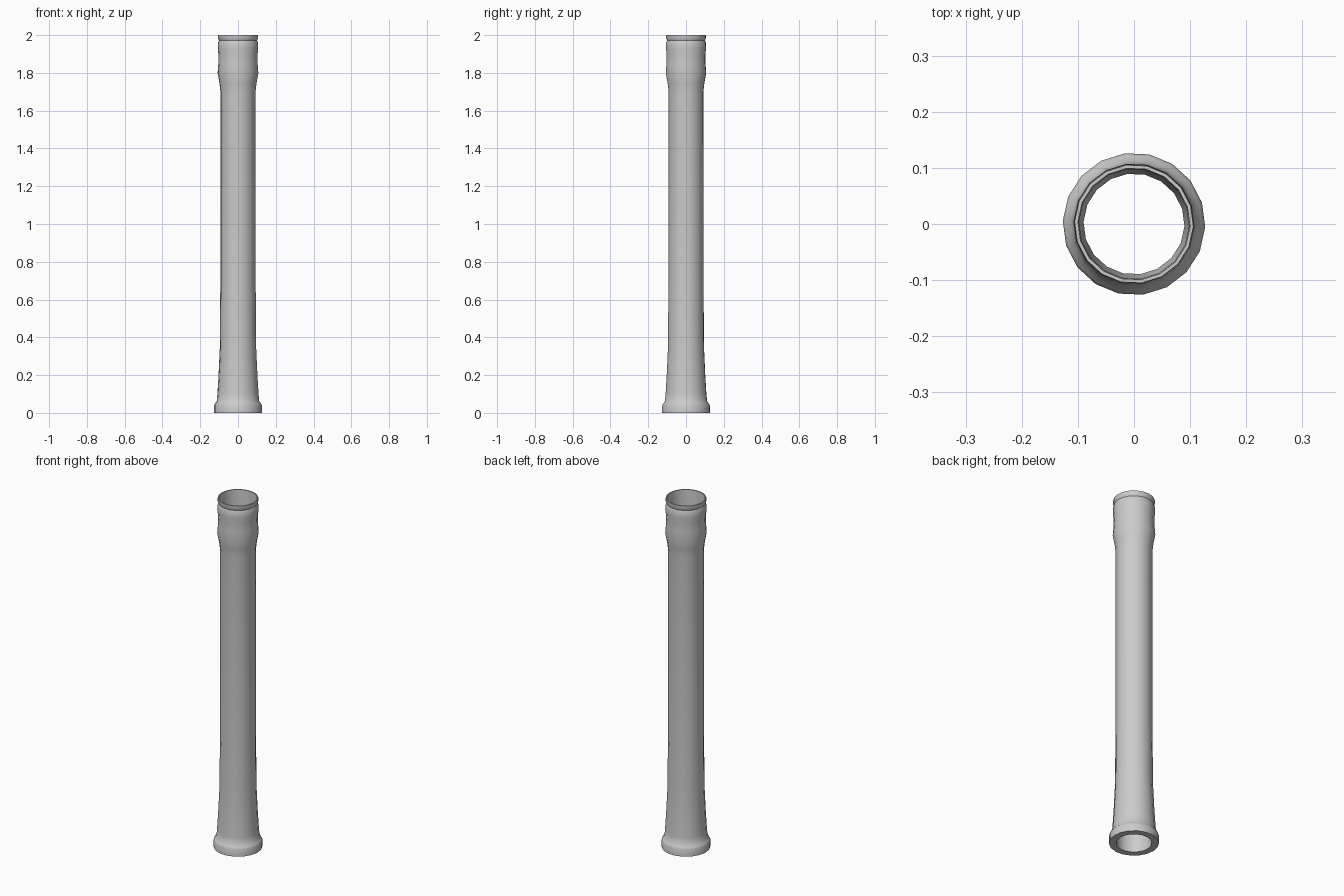
import bpy, bmesh, math

if "Cube" in bpy.data.objects:
    bpy.data.objects.remove(bpy.data.objects["Cube"])

SIDES = 18
PHASE = math.radians(-2.5)

# closed wall section (radius, height): outside going up, then inside going down
outer = [(0.127, 0.0), (0.127, 0.04), (0.122, 0.05), (0.113, 0.06), (0.109, 0.10),
         (0.103, 0.20), (0.096, 0.35), (0.0935, 0.72), (0.093, 1.70), (0.098, 1.745),
         (0.108, 1.80), (0.104, 1.85), (0.103, 1.89), (0.107, 1.93), (0.106, 1.96),
         (0.101, 1.972), (0.106, 1.982), (0.106, 2.0)]
inner = [(0.100, 2.0), (0.098, 1.96), (0.098, 1.80), (0.090, 1.71), (0.090, 0.0)]


def lathe(name, section):
    bm = bmesh.new()
    rings = []
    for r, z in section:
        rings.append([bm.verts.new((r * math.cos(PHASE + i * math.tau / SIDES),
                                    r * math.sin(PHASE + i * math.tau / SIDES), z))
                      for i in range(SIDES)])
    for k, a in enumerate(rings):
        b = rings[(k + 1) % len(rings)]
        for i in range(SIDES):
            j = (i + 1) % SIDES
            bm.faces.new((a[i], a[j], b[j], b[i]))
    bmesh.ops.recalc_face_normals(bm, faces=bm.faces)
    mesh = bpy.data.meshes.new(name)
    bm.to_mesh(mesh)
    bm.free()
    obj = bpy.data.objects.new(name, mesh)
    bpy.context.collection.objects.link(obj)
    bpy.context.view_layer.objects.active = obj
    obj.select_set(True)
    bpy.ops.object.shade_smooth_by_angle(angle=math.radians(40))
    return obj


# hollow pipe with flared foot, banded base and bulged socket
lathe("hollow_pipe", outer + inner)
